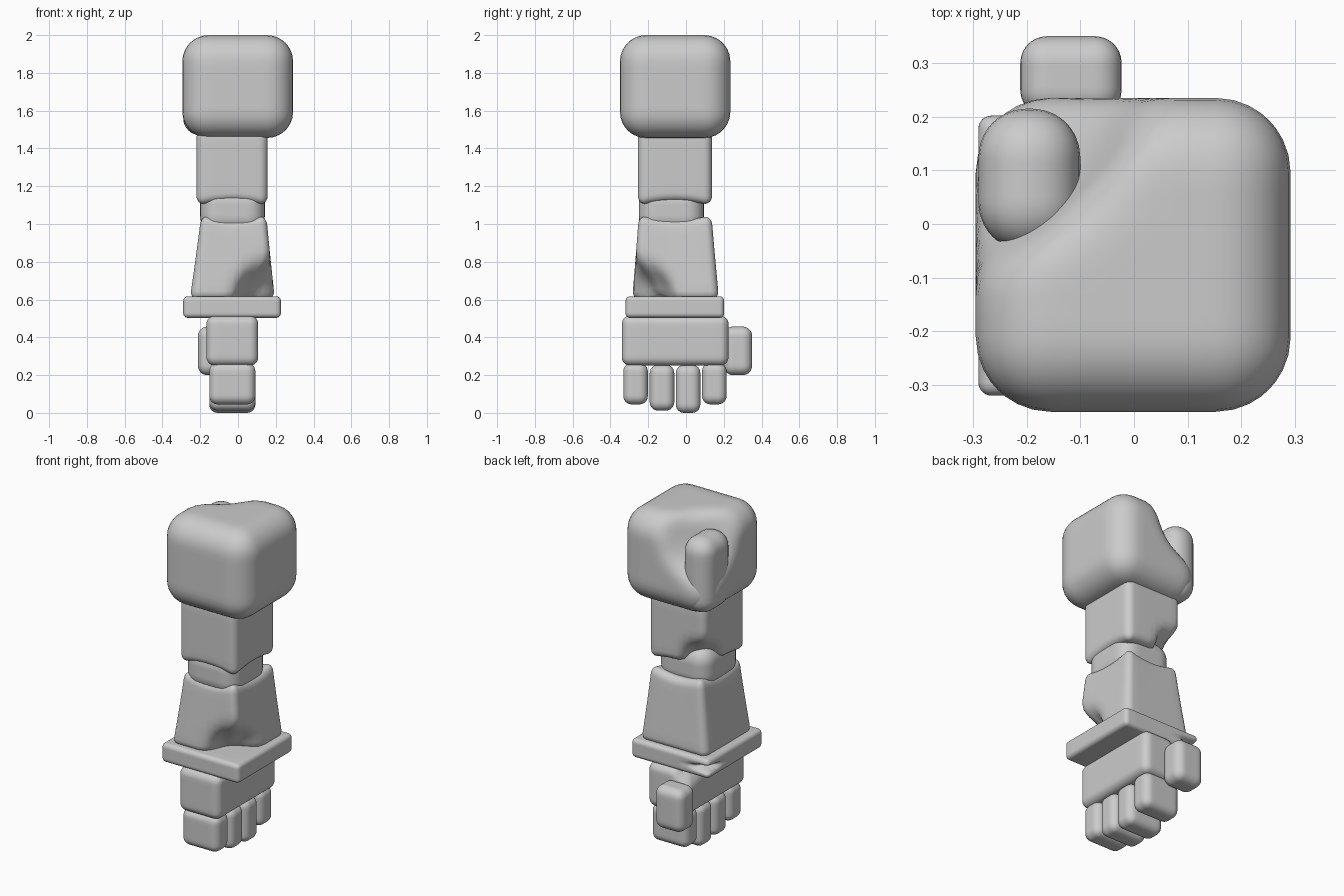
import bpy, bmesh
from mathutils import Vector

cube = bpy.data.objects.get("Cube")
if cube:
    bpy.data.objects.remove(cube, do_unlink=True)

grey = bpy.data.materials.new("plain_grey")
grey.use_nodes = True
COLOUR = (0.6, 0.6, 0.6, 1)
grey.diffuse_color = COLOUR
grey.node_tree.nodes["Principled BSDF"].inputs["Base Color"].default_value = COLOUR

CUTS = 15


def block(name, lo, hi, radius, top=None, wave=(0, 0), dent=None):
    """Rounded box. top: x/y bounds of the upper end; wave: how far the corners
    of the lower/upper end reach past the middle; dent: (corner, push, reach)."""
    lo, hi = Vector(lo), Vector(hi)
    mid, half = (lo + hi) / 2, (hi - lo) / 2
    bm = bmesh.new()
    bmesh.ops.create_cube(bm, size=2)
    bmesh.ops.subdivide_edges(bm, edges=bm.edges[:], cuts=CUTS, use_grid_fill=True)
    for v in bm.verts:
        # spread grid lines: half of them on the rounded rim, half on the flats
        u = v.co.copy()
        p = Vector()
        core = Vector()
        for i in range(3):
            a, s = abs(u[i]), (1 if u[i] >= 0 else -1)
            flat = half[i] - radius
            d = flat * a / 0.5 if a <= 0.5 else flat + radius * (a - 0.5) / 0.5
            p[i] = s * d
            core[i] = s * min(d, flat)
        out = p - core
        if out.length > 1e-6:
            p = core + out.normalized() * radius
        n = Vector(p[i] / half[i] for i in range(3))
        # corners of the ends reach further than the middles
        curve = (n.x * n.y) ** 2
        t = (n.z + 1) / 2
        p.z += curve * (wave[1] * t ** 3 - wave[0] * (1 - t) ** 3)
        p += mid
        # taper towards the upper end
        if top:
            for i in range(2):
                a, b = top[i]
                goal = (a + b) / 2 + n[i] * (b - a) / 2
                p[i] += (goal - p[i]) * t
        # soft dent around one corner
        if dent:
            corner, push, reach = dent
            dist = (n - Vector(corner)).length / reach
            w = max(0, 1 - dist)
            p += Vector(push) * (w * w * (3 - 2 * w))
        v.co = p
    mesh = bpy.data.meshes.new(name)
    bm.to_mesh(mesh)
    bm.free()
    obj = bpy.data.objects.new(name, mesh)
    bpy.context.collection.objects.link(obj)
    mesh.materials.append(grey)
    mesh.shade_smooth()
    return obj


# Shoulder, with one pushed-in upper corner filled by a smaller block
block("shoulder", (-0.295, -0.35, 1.455), (0.292, 0.235, 2), 0.14,
      dent=((-1, 1, 0.8), (0.13, -0.13, -0.1), 1.3))
block("shoulder_corner", (-0.29, -0.05, 1.47), (-0.1, 0.215, 1.92), 0.09)

# Arm
block("upper_arm", (-0.22, -0.255, 1.12), (0.157, 0.138, 1.5), 0.045,
      wave=(0.035, 0), dent=((-1, 1, -1), (0.09, -0.09, 0.05), 1.1))
block("elbow", (-0.2, -0.25, 0.95), (0.142, 0.095, 1.2), 0.09)
block("forearm", (-0.255, -0.285, 0.6), (0.195, 0.175, 1.02), 0.045,
      top=((-0.195, 0.15), (-0.25, 0.135)), wave=(0, 0.04),
      dent=((1, -1, -1), (-0.12, 0.12, 0.03), 1.2))
block("wrist_cuff", (-0.29, -0.32, 0.503), (0.227, 0.202, 0.617), 0.025,
      dent=((-1, 1, 0), (0.06, -0.06, 0), 0.5))

# Hand
block("palm", (-0.167, -0.34, 0.25), (0.107, 0.225, 0.515), 0.045,
      dent=((-1, 1, 1), (0.05, -0.05, 0), 0.8))
for i, (y, z) in enumerate(((-0.267, 0.045), (-0.127, 0.012), (0.011, 0), (0.15, 0.045))):
    block(f"finger_{i + 1}", (-0.152, y - 0.065, z), (0.092, y + 0.065, z + 0.22 if z > 0.04 else 0.255), 0.045)
block("thumb", (-0.212, 0.2, 0.2), (-0.023, 0.35, 0.457), 0.05)
